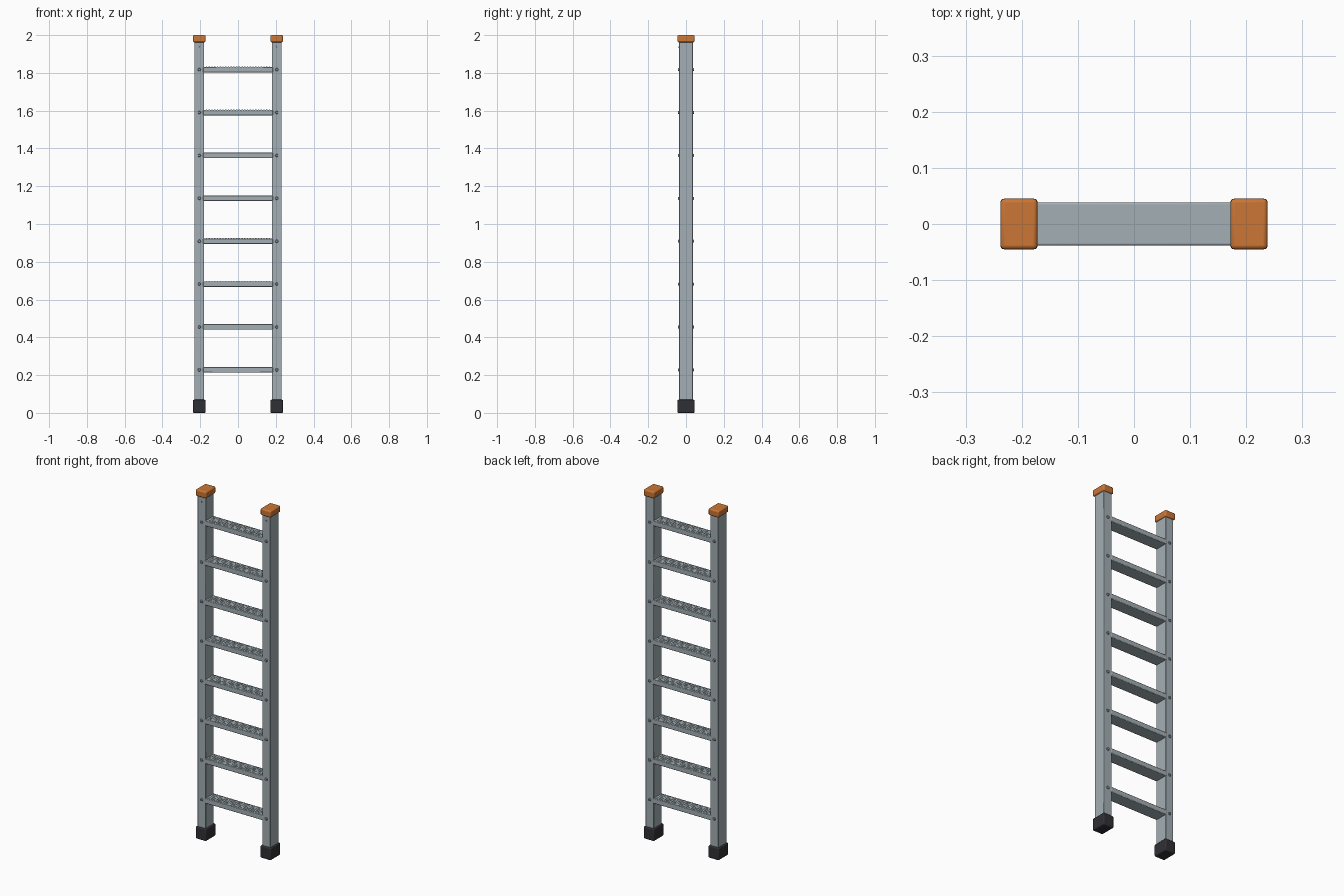
import bpy, bmesh
from mathutils import Matrix, Vector

cube = bpy.data.objects.get("Cube")
if cube:
    bpy.data.objects.remove(cube, do_unlink=True)


def material(name, color):
    m = bpy.data.materials.new(name)
    m.use_nodes = True
    m.diffuse_color = (*color, 1)
    m.node_tree.nodes["Principled BSDF"].inputs["Base Color"].default_value = (*color, 1)
    return m


ALUMINIUM = material("aluminium", (0.37, 0.43, 0.46))
STEEL = material("rivet steel", (0.27, 0.31, 0.33))
ORANGE = material("orange plastic", (0.6, 0.18, 0.035))
RUBBER = material("black rubber", (0.03, 0.03, 0.036))


def add_box(bm, center, size):
    bmesh.ops.create_cube(bm, size=1, matrix=Matrix.Translation(center) @ Matrix.Diagonal((*size, 1)))


def finish(bm, name, mat, bevel=0, segments=2):
    mesh = bpy.data.meshes.new(name)
    bm.to_mesh(mesh)
    bm.free()
    mesh.materials.append(mat)
    obj = bpy.data.objects.new(name, mesh)
    bpy.context.collection.objects.link(obj)
    if bevel:
        mod = obj.modifiers.new("rounded edges", 'BEVEL')
        mod.width = bevel
        mod.segments = segments
    bpy.ops.object.select_all(action='DESELECT')
    obj.select_set(True)
    bpy.context.view_layer.objects.active = obj
    bpy.ops.object.shade_smooth_by_angle()
    return obj


def box(name, mat, center, size, bevel=0, segments=2):
    bm = bmesh.new()
    add_box(bm, center, size)
    return finish(bm, name, mat, bevel, segments)


RAIL_X, RAIL_Y = 0.205, 0.037
RUNG_HEIGHTS = [0.228 + 0.227 * i for i in range(8)]


def add_rivet(bm, x, z, side, radius, height):
    turn = Matrix.Rotation(1.5708, 4, 'X')
    place = Matrix.Translation((x, side * (RAIL_Y + height / 2 - 0.001), z))
    bmesh.ops.create_cone(bm, cap_ends=True, segments=12, radius1=radius * (0.7 if side > 0 else 1),
                          radius2=radius * (1 if side > 0 else 0.7),
                          depth=height + 0.002, matrix=place @ turn)


# Side rails with feet, end caps and rivets
for label, s in (("left", 1), ("right", -1)):
    x = s * RAIL_X
    box(label + "_rail", ALUMINIUM, (x, 0, 1.01), (0.052, 2 * RAIL_Y, 1.92), 0.003)
    box(label + "_foot", RUBBER, (x, 0, 0.035), (0.066, 0.09, 0.07), 0.006, 3)
    box(label + "_end_cap", ORANGE, (x, 0, 1.981), (0.066, 0.09, 0.038), 0.007, 3)
    bm = bmesh.new()
    for z in RUNG_HEIGHTS:
        for side in (-1, 1):
            add_rivet(bm, x, z, side, 0.009, 0.006)
    add_rivet(bm, x, 1.935, -1, 0.005, 0.003)
    finish(bm, label + "_rivets", STEEL)

# Flat rungs with a raised anti-slip tread
for i, z in enumerate(RUNG_HEIGHTS):
    box(f"rung_{i + 1}", ALUMINIUM, (0, 0, z), (0.37, 0.076, 0.029), 0.003)
    bm = bmesh.new()
    for col in range(24):
        for row in range(5):
            add_box(bm, Vector(((col - 11.5) * 0.0145, (row - 2) * 0.0135, z + 0.0145)),
                    (0.007, 0.007, 0.003))
    finish(bm, f"rung_tread_{i + 1}", ALUMINIUM)
